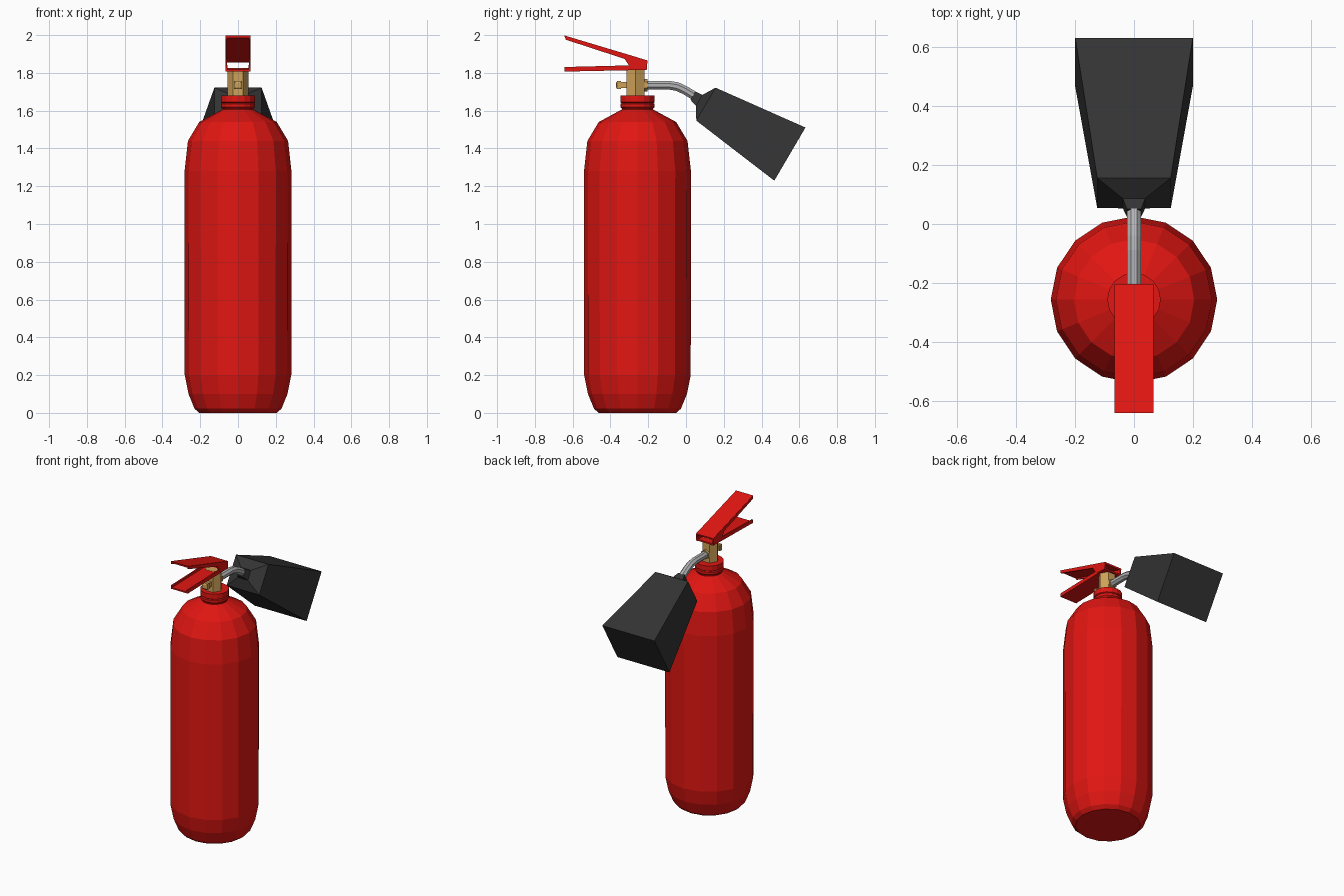
import bpy, bmesh
from math import cos, sin, pi, sqrt
from mathutils import Vector

if "Cube" in bpy.data.objects:
    bpy.data.objects.remove(bpy.data.objects["Cube"])


def material(name, rgb):
    m = bpy.data.materials.new(name)
    m.diffuse_color = (*rgb, 1)
    m.use_nodes = True
    m.node_tree.nodes["Principled BSDF"].inputs["Base Color"].default_value = m.diffuse_color
    return m


RED = material("red", (0.75, 0.008, 0.006))
BRASS = material("brass", (0.62, 0.36, 0.10))
BLACK = material("black", (0.034, 0.034, 0.034))
STEEL = material("steel", (0.45, 0.45, 0.46))


def skin(name, rings, mat):
    """Closed flat-faced skin through equally sized rings of points."""
    bm = bmesh.new()
    loops = [[bm.verts.new(p) for p in ring] for ring in rings]
    n = len(loops[0])
    for a, b in zip(loops, loops[1:]):
        for i in range(n):
            j = (i + 1) % n
            bm.faces.new((a[i], a[j], b[j], b[i]))
    bm.faces.new(loops[0][::-1])
    bm.faces.new(loops[-1])
    bmesh.ops.recalc_face_normals(bm, faces=bm.faces)
    me = bpy.data.meshes.new(name)
    bm.to_mesh(me)
    bm.free()
    me.materials.append(mat)
    ob = bpy.data.objects.new(name, me)
    bpy.context.collection.objects.link(ob)
    return ob


def lathe(name, profile, sides, y, mat):
    """Turned part; profile is (radius, z)."""
    return skin(name, [[(r * cos(2 * pi * i / sides), y + r * sin(2 * pi * i / sides), z)
                        for i in range(sides)] for r, z in profile], mat)


def swept(name, stations, sides, mat):
    """Sections in the x / up plane; station is (y, z, half_x, half_up, slope angle)."""
    k = 1 / cos(pi / sides)
    rings = []
    for y, z, hx, hu, ang in stations:
        ring = []
        for i in range(sides):
            t = 2 * pi * (i + 0.5) / sides
            u = k * hu * sin(t)
            ring.append((k * hx * cos(t), y - u * sin(ang), z + u * cos(ang)))
        rings.append(ring)
    return skin(name, rings, mat)


def side_extrude(name, outline, x0, x1, mat):
    """Extrude a (y, z) outline across x."""
    return skin(name, [[(x, y, z) for y, z in outline] for x in (x0, x1)], mat)


CY = -0.257

# Tank with rounded shoulders, and ringed collar
lathe("tank", [(0.205, 0), (0.23, 0.022), (0.262, 0.10), (0.282, 0.20), (0.283, 1.28),
               (0.265, 1.44), (0.205, 1.54), (0.085, 1.605)], 16, CY, RED)
lathe("collar", [(0.083, 1.59), (0.083, 1.612), (0.091, 1.62), (0.091, 1.636), (0.084, 1.64),
                 (0.091, 1.645), (0.091, 1.68)], 16, CY, RED)

# Hexagonal valve with front stub and rear outlet nut
lathe("valve", [(0.055, 1.67), (0.055, 1.825)], 6, -0.267, BRASS)
swept("valve_stub", [(-0.30, 1.735, 0.016, 0.016, 0), (-0.345, 1.735, 0.016, 0.016, 0),
                     (-0.345, 1.735, 0.021, 0.021, 0), (-0.365, 1.735, 0.021, 0.021, 0),
                     (-0.37, 1.735, 0.012, 0.012, 0)], 4, BRASS)
swept("outlet_nut", [(-0.235, 1.735, 0.028, 0.028, 0),
                     (-0.205, 1.735, 0.028, 0.028, 0)], 6, BRASS)

# Bent discharge pipe
P = 0.023
swept("pipe", [(-0.215, 1.735, P, P, 0), (-0.09, 1.735, P, P, -0.05), (-0.045, 1.727, P, P, -0.26),
               (-0.005, 1.708, P, P, -0.48), (0.045, 1.678, P, P, -0.53)], 8, STEEL)

# Flared rectangular horn with its tapered throat
A = -0.53
swept("horn", [(0.037, 1.679, 0.024, 0.026, A), (0.070, 1.655, 0.038, 0.033, A),
               (0.1055, 1.6345, 0.125, 0.101, A), (0.55, 1.37, 0.20, 0.163, A)], 4, BLACK)

# Squeeze lever: sloping top plate with deep cheeks at the pivot
side_extrude("lever_plate", [(-0.643, 1.998), (-0.204, 1.866), (-0.207, 1.855), (-0.641, 1.985)],
             -0.066, 0.066, RED)
cheek = [(-0.643, 1.996), (-0.204, 1.864), (-0.208, 1.816), (-0.29, 1.822),
         (-0.325, 1.874), (-0.637, 1.976)]
# Carrying handle: flat plate with short upturned edges
side_extrude("handle_plate", [(-0.643, 1.807), (-0.21, 1.816), (-0.21, 1.826), (-0.643, 1.817)],
             -0.064, 0.064, RED)
rim = [(-0.643, 1.808), (-0.21, 1.816), (-0.21, 1.842), (-0.643, 1.831)]
for side, s in (("left", -1), ("right", 1)):
    side_extrude("lever_cheek_" + side, cheek, s * 0.058, s * 0.067, RED)
    side_extrude("handle_rim_" + side, rim, s * 0.056, s * 0.065, RED)
